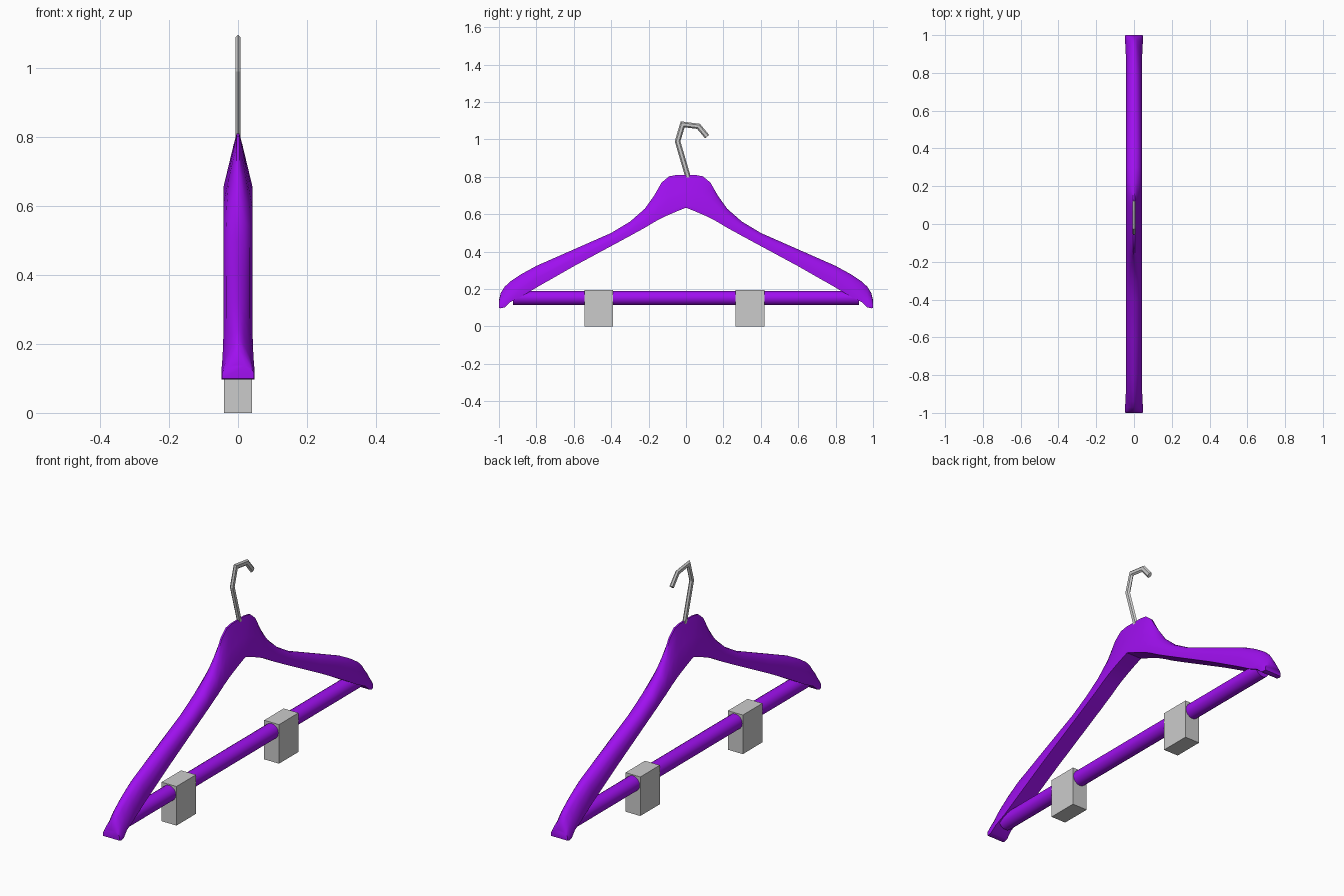
import bpy, bmesh, math
from mathutils import Vector

if "Cube" in bpy.data.objects:
    bpy.data.objects.remove(bpy.data.objects["Cube"])

purple = bpy.data.materials.new("purple")
purple.diffuse_color = (0.35, 0.005, 0.87, 1)
purple.use_nodes = True
purple.node_tree.nodes["Principled BSDF"].inputs["Base Color"].default_value = purple.diffuse_color


def loft(name, rings, mat=None, angle=40):
    """Skin a list of closed rings and cap both ends."""
    bm = bmesh.new()
    vs = [[bm.verts.new(p) for p in r] for r in rings]
    n = len(vs[0])
    for a, b in zip(vs, vs[1:]):
        for i in range(n):
            j = (i + 1) % n
            bm.faces.new((a[i], a[j], b[j], b[i]))
    bm.faces.new(vs[0])
    bm.faces.new(vs[-1])
    bmesh.ops.recalc_face_normals(bm, faces=bm.faces[:])
    me = bpy.data.meshes.new(name)
    bm.to_mesh(me)
    bm.free()
    ob = bpy.data.objects.new(name, me)
    bpy.context.collection.objects.link(ob)
    if mat:
        me.materials.append(mat)
    if angle:
        bpy.ops.object.select_all(action='DESELECT')
        bpy.context.view_layer.objects.active = ob
        ob.select_set(True)
        bpy.ops.object.shade_smooth_by_angle(angle=math.radians(angle))
    return ob


# Shoulder body: y, top z, bottom z, half width, roundness (0 = wedge, 1 = arch)
half = [
    (0.00, 0.810, 0.635, 0.042, 0.0),
    (0.05, 0.810, 0.615, 0.042, 0.0),
    (0.09, 0.803, 0.598, 0.042, 0.0),
    (0.13, 0.770, 0.580, 0.042, 0.1),
    (0.17, 0.700, 0.558, 0.042, 0.4),
    (0.22, 0.630, 0.528, 0.042, 0.8),
    (0.30, 0.560, 0.484, 0.042, 1.0),
    (0.40, 0.500, 0.430, 0.042, 1.0),
    (0.60, 0.412, 0.322, 0.042, 1.0),
    (0.80, 0.324, 0.208, 0.042, 1.0),
    (0.88, 0.280, 0.160, 0.043, 0.8),
    (0.94, 0.240, 0.130, 0.045, 0.5),
    (0.97, 0.212, 0.102, 0.048, 0.3),
    (0.99, 0.180, 0.097, 0.048, 0.5),
    (1.00, 0.140, 0.100, 0.046, 1.0),
]
wedge = [(1, 0), (1, 0.12), (0.62, 0.5), (0.3, 0.82), (0.1, 1)]
arch = [(1, 0), (1, 0.42), (0.82, 0.74), (0.48, 0.93), (0.1, 1)]


def section(y, top, bot, w, k):
    side = [(w * (a[0] + (b[0] - a[0]) * k),
             bot + (top - bot) * (a[1] + (b[1] - a[1]) * k))
            for a, b in zip(wedge, arch)]
    return [(x, y, z) for x, z in side] + [(-x, y, z) for x, z in reversed(side)]


rings = [section(-s[0], *s[1:]) for s in reversed(half[1:])] + [section(*s) for s in half]
loft("shoulder_body", rings, purple)

# Trouser bar
circle = [2 * math.pi * i / 16 for i in range(16)]
loft("trouser_bar",
     [[(0.038 * math.cos(a), y, 0.152 + 0.038 * math.sin(a)) for a in circle]
      for y in (-0.925, 0.925)], purple)

# Clips
for i, y in enumerate((-0.467, 0.342)):
    loft(f"clip_{i + 1}",
         [[(-0.041, v, z), (0.041, v, z), (0.041, w, z), (-0.041, w, z)]
          for v, w, z in ((y - 0.077, y + 0.077, 0), (y - 0.077, y + 0.077, 0.195))],
         angle=0)

# Hook: flattened six-sided wire along a bent path
path = [Vector((0, y, z)) for y, z in
        ((0.015, 0.785), (-0.045, 0.99), (-0.018, 1.081), (0.067, 1.07), (0.113, 1.015))]
rings = []
for i, p in enumerate(path):
    d0 = (p - path[max(i - 1, 0)]).normalized()
    d1 = (path[min(i + 1, len(path) - 1)] - p).normalized()
    t = (d0 + d1).normalized()
    n = Vector((0, -t.z, t.y))
    miter = 1 / max(0.7, t.dot(d1 if i < len(path) - 1 else d0))
    rings.append([p + n * (0.0145 * miter * math.cos(a)) + Vector((0.009 * math.sin(a), 0, 0))
                  for a in (math.pi * k / 3 for k in range(6))])
loft("hook", rings, angle=0)
